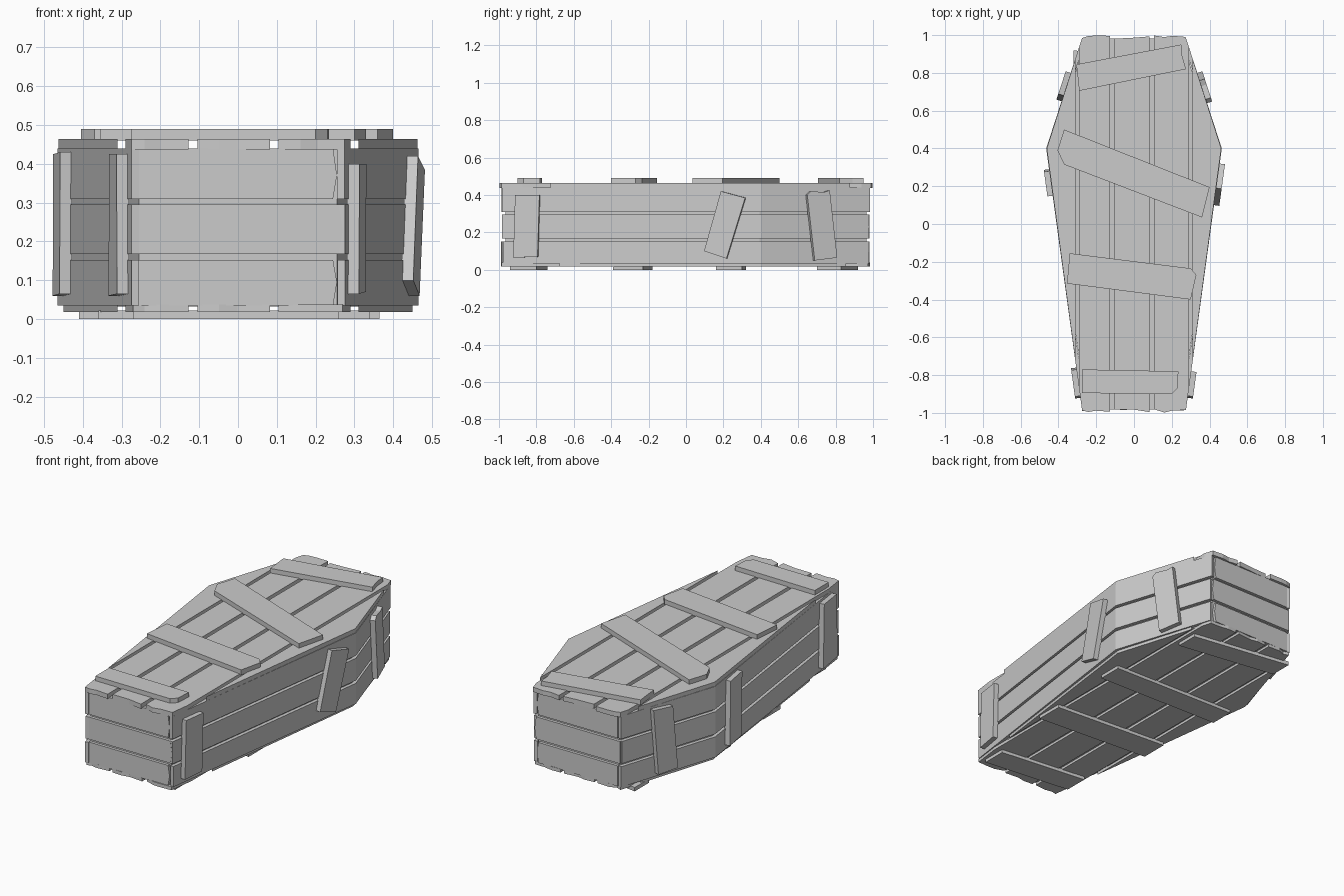
import bpy, bmesh, random
from mathutils import Vector

if "Cube" in bpy.data.objects:
    bpy.data.objects.remove(bpy.data.objects["Cube"])

random.seed(4)
WIDE_Y, END_Y = 0.40, 0.985


def prism(name, pts, vec):
    """Extrude a flat polygon of 3D points along vec."""
    bm = bmesh.new()
    vec = Vector(vec)
    lo = [bm.verts.new(p) for p in pts]
    hi = [bm.verts.new(Vector(p) + vec) for p in pts]
    bm.faces.new(lo)
    bm.faces.new(hi)
    n = len(lo)
    for i in range(n):
        bm.faces.new((lo[i], lo[(i + 1) % n], hi[(i + 1) % n], hi[i]))
    bmesh.ops.recalc_face_normals(bm, faces=bm.faces)
    me = bpy.data.meshes.new(name)
    bm.to_mesh(me)
    bm.free()
    ob = bpy.data.objects.new(name, me)
    bpy.context.collection.objects.link(ob)
    return ob


def half_width(y, upper, wide=0.465, end=0.275):
    """Outer half width of the head (upper) or foot side line."""
    ye = END_Y if upper else -END_Y
    return wide + (end - wide) * (y - WIDE_Y) / (ye - WIDE_Y)


def clip(poly, f):
    """Keep the part of a 2D polygon where f >= 0."""
    out = []
    for a, b in zip(poly, poly[1:] + poly[:1]):
        fa, fb = f(a), f(b)
        if fa >= 0:
            out.append(a)
        if fa * fb < 0:
            t = fa / (fa - fb)
            out.append((a[0] + t * (b[0] - a[0]), a[1] + t * (b[1] - a[1])))
    return out


def flat_boards(name, z, thick, wide, end, ymax):
    """Five lengthwise boards with ragged ends, trimmed to the coffin outline."""
    strips = [(-0.5, -0.31), (-0.29, -0.128), (-0.105, 0.083), (0.105, 0.29), (0.31, 0.5)]
    for k, (a, b) in enumerate(strips):
        r = lambda: ymax - random.uniform(0, 0.022)
        xs = [a + (b - a) * t for t in (0, 0.3, 0.55, 1)]
        poly = [(x, -r()) for x in xs] + [(x, r()) for x in reversed(xs)]
        for s in (-1, 1):
            for up in (False, True):
                poly = clip(poly, lambda p: half_width(p[1], up, wide, end) - s * p[0])
        prism(f"{name}_{k + 1}", [(x, y, z) for x, y in poly], (0, 0, thick))


def on_side(name, yz, s, upper, offset, thick):
    """Board lying on a slanted side wall; outline given in y and z."""
    slope = half_width(1, upper) - half_width(0, upper)
    nrm = Vector((s, -slope, 0)).normalized()
    pts = [Vector((s * half_width(y, upper), y, z)) + nrm * offset for y, z in yz]
    return prism(name, pts, nrm * thick)


# inner box seen through the gaps
core = [(s * (half_width(y, y > 0) - 0.02), y * 0.985) for s, ys in
        ((1, (-0.98, 0.4, 0.98)), (-1, (0.98, 0.4, -0.98))) for y in ys]
prism("inner_box", [(x, y, 0.032) for x, y in core], (0, 0, 0.408))

# lid and floor boards
flat_boards("lid_board", 0.437, 0.027, 0.462, 0.275, 1.0)
flat_boards("floor_board", 0.018, 0.02, 0.45, 0.27, 0.99)

# three rows of wall boards
rows = [(0.035, 0.152), (0.168, 0.295), (0.31, 0.44)]
for i, (z0, z1) in enumerate(rows):
    for s, side in ((-1, "left"), (1, "right")):
        for up, y0, y1 in ((False, -0.99, 0.40), (True, 0.40, 0.985)):
            j = random.uniform(0, 0.012)
            ya, yb = (y0 + j, y1) if not up else (y0, y1 - j)
            on_side(f"{side}_{'head' if up else 'foot'}_wall_{i + 1}",
                    [(ya, z0), (yb, z0), (yb, z1), (ya, z1)], s, up, -0.02, 0.02)
    for s, end in ((-1, "foot"), (1, "head")):
        w = 0.27 if i == 1 else 0.255
        prism(f"{end}_board_{i + 1}",
              [(-w, s * 0.96, z0), (w - 0.01, s * 0.96, z0), (w, s * 0.96, z0 + 0.06),
               (w - 0.01, s * 0.96, z1), (-w, s * 0.96, z1)], (0, s * 0.022, 0))

# battens nailed across the lid
lid_battens = [
    [(-0.305, 0.845), (0.25, 0.95), (0.255, 0.89), (0.275, 0.82), (-0.29, 0.705)],
    [(-0.37, 0.50), (0.40, 0.195), (0.36, 0.035), (-0.37, 0.315), (-0.405, 0.39)],
    [(-0.34, -0.155), (0.30, -0.235), (0.33, -0.27), (0.30, -0.40), (-0.355, -0.315)],
    [(-0.275, -0.77), (0.235, -0.78), (0.23, -0.87), (0.20, -0.90), (-0.275, -0.895)]]
for i, q in enumerate(lid_battens):
    prism(f"lid_batten_{i + 1}", [(x, y, 0.46) for x, y in q], (0, 0, 0.03))

# battens under the floor: left x, left y, right x, right y, width
for i, (xa, ya, xb, yb, w) in enumerate([
        (-0.27, -0.81, 0.26, -0.87, 0.14), (-0.36, -0.26, 0.34, -0.31, 0.16),
        (-0.41, 0.25, 0.365, 0.23, 0.14), (-0.32, 0.855, 0.27, 0.765, 0.13)]):
    h = w / 2
    prism(f"floor_batten_{i + 1}", [(xa, ya - h, 0), (xb, yb - h, 0),
                                    (xb, yb + h, 0), (xa, ya + h, 0)], (0, 0, 0.022))

# upright battens on the side walls
right = [([(-0.91, 0.40), (-0.78, 0.40), (-0.79, 0.07), (-0.92, 0.065)], False),
         ([(0.19, 0.42), (0.32, 0.385), (0.22, 0.06), (0.10, 0.10)], False),
         ([(0.64, 0.40), (0.66, 0.42), (0.73, 0.415), (0.76, 0.425), (0.80, 0.065), (0.68, 0.05)], True)]
left = [([(-0.91, 0.425), (-0.77, 0.425), (-0.76, 0.06), (-0.92, 0.065)], False),
        ([(0.15, 0.43), (0.28, 0.425), (0.29, 0.06), (0.16, 0.065)], False),
        ([(0.68, 0.42), (0.80, 0.43), (0.77, 0.055), (0.65, 0.06)], True)]
for s, side, lst in ((1, "right", right), (-1, "left", left)):
    for i, (q, up) in enumerate(lst):
        on_side(f"{side}_wall_batten_{i + 1}", q, s, up, -0.004, 0.032)
